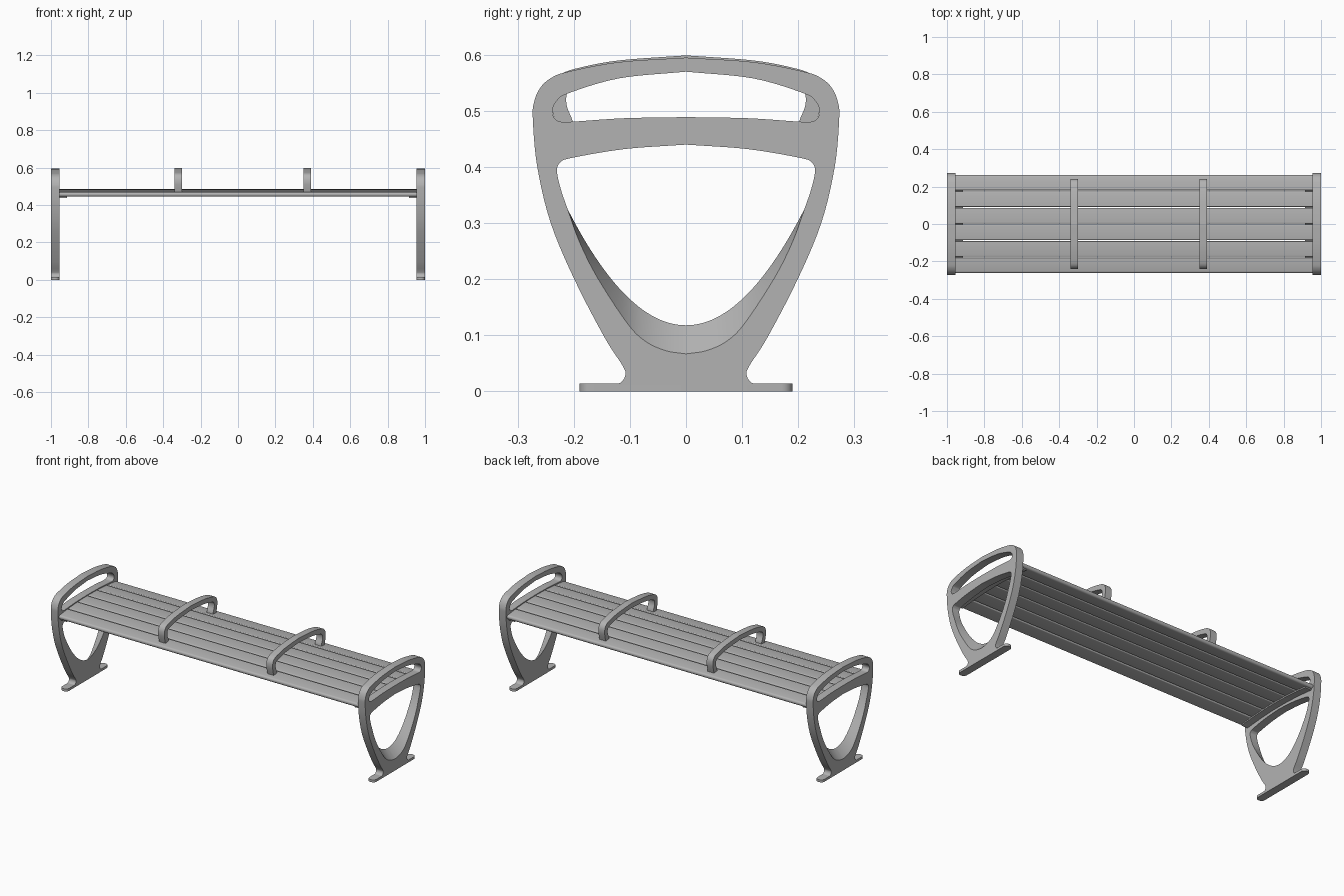
import bpy, bmesh, math
from mathutils import Vector, Matrix

old = bpy.data.objects.get("Cube")
if old:
    bpy.data.objects.remove(old, do_unlink=True)

grey = bpy.data.materials.new("grey_metal")
grey.use_nodes = True
grey.diffuse_color = (0.45, 0.45, 0.45, 1)
grey.node_tree.nodes["Principled BSDF"].inputs["Base Color"].default_value = (0.45, 0.45, 0.45, 1)


def finish(name, bm):
    bmesh.ops.recalc_face_normals(bm, faces=bm.faces)
    mesh = bpy.data.meshes.new(name)
    bm.to_mesh(mesh)
    bm.free()
    mesh.materials.append(grey)
    mesh.shade_smooth()
    mesh.set_sharp_from_angle(angle=math.radians(32))
    obj = bpy.data.objects.new(name, mesh)
    bpy.context.collection.objects.link(obj)
    return obj


def smooth(points, steps=5):
    """Catmull-Rom curve through a list of (y, z) points."""
    p = [Vector(q) for q in points]
    p = [2 * p[0] - p[1]] + p + [2 * p[-1] - p[-2]]
    out = []
    for a, b, c, d in zip(p, p[1:], p[2:], p[3:]):
        for i in range(steps):
            t = i / steps
            out.append(0.5 * (2 * b + (c - a) * t + (2 * a - 5 * b + 4 * c - d) * t * t
                              + (3 * b - a - 3 * c + d) * t ** 3))
    return out + [p[-2]]


def mirrored(half):
    """Close a half outline across y = 0."""
    other = [Vector((-q.x, q.y)) for q in reversed(half) if abs(q.x) > 1e-4]
    return half + other


def prism(name, loops, x0, x1, end_loops=None):
    """Solid between two x planes; the first loop is the rim, the others are holes."""
    bm = bmesh.new()
    caps = [[], []]
    for a, b in zip(loops, end_loops or loops):
        rings = []
        for k, (x, loop) in enumerate(((x0, a), (x1, b))):
            ring = [bm.verts.new((x, q[0], q[1])) for q in loop]
            caps[k] += [bm.edges.new((ring[i - 1], ring[i])) for i in range(len(ring))]
            rings.append(ring)
        r, s = rings
        for i in range(len(r)):
            bm.faces.new((r[i - 1], r[i], s[i], s[i - 1]))
    for edges in caps:
        bmesh.ops.triangle_fill(bm, use_beauty=True, edges=edges)
    return finish(name, bm)


# End frame outlines
rim = mirrored(smooth([(0.128, 0.012), (0.115, 0.017), (0.108, 0.03), (0.113, 0.046),
                       (0.145, 0.096), (0.199, 0.2), (0.241, 0.3), (0.265, 0.4),
                       (0.273, 0.485), (0.271, 0.515), (0.26, 0.541), (0.24, 0.559),
                       (0.21, 0.57), (0.12, 0.587), (0, 0.595)]))
hand_hole = mirrored(smooth([(0, 0.489), (0.11, 0.487), (0.2, 0.481), (0.224, 0.481),
                             (0.235, 0.488), (0.238, 0.502), (0.23, 0.518),
                             (0.211, 0.531), (0.12, 0.558), (0, 0.57)]))
hole_top = smooth([(0, 0.44), (0.11, 0.432), (0.205, 0.416), (0.224, 0.408),
                   (0.23, 0.393), (0.223, 0.36), (0.211, 0.325)])
outer_low = smooth([(0.211, 0.325), (0.19, 0.267), (0.158, 0.203), (0.105, 0.122),
                    (0.073, 0.09), (0.037, 0.073), (0, 0.067)])
n = len(outer_low) - 1
inner_low = [Vector((y, 0.118 + 4.65 * y * y)) for y in (0.211 * (1 - i / n) for i in range(n + 1))]
outer_hole = mirrored(hole_top + outer_low[1:])
inner_hole = mirrored(hole_top + inner_low[1:])
# the first point lies on the axis and the last half point too, so both stay single


def seat_mid(y):
    return 0.472 - 0.25 * y * y


def strip(width, top, bottom):
    """Curved band following the crown of the seat."""
    ys = [width * (i / 12 - 1) for i in range(25)]
    return ([(y, seat_mid(y) + top) for y in ys]
            + [(y, seat_mid(y) + bottom) for y in reversed(ys)])


# End frames, feet and seat brackets
for side, word in ((1, "left"), (-1, "right")):
    prism(word + "_end_frame", [rim, hand_hole, inner_hole], side * 0.955, side * 1.0,
          [rim, hand_hole, outer_hole])
    bm = bmesh.new()
    bmesh.ops.create_cube(bm, size=1, matrix=Matrix.Translation((side * 0.9775, 0, 0.007))
                          @ Matrix.Diagonal((0.045, 0.38, 0.014, 1)))
    upright = [e for e in bm.edges if abs(e.verts[0].co.z - e.verts[1].co.z) > 0.01]
    bmesh.ops.bevel(bm, geom=upright, offset=0.02, segments=6, profile=0.5, affect='EDGES')
    finish(word + "_foot", bm)
    prism(word + "_seat_bracket", [strip(0.25, -0.011, -0.019)], side * 0.915, side * 0.956)


def slat_outline(y, half_width, nose):
    """Rounded bar section, tilted to the crown; the nose side is fully round."""
    half_t = 0.012
    tilt = Matrix.Rotation(math.atan(-0.5 * y), 2)
    out = []
    for sy, sz, start in ((1, 1, 0), (-1, 1, 90), (-1, -1, 180), (1, -1, 270)):
        r = 0.0115 if sy == nose else 0.005
        for i in range(6):
            a = math.radians(start + 18 * i)
            q = Vector((sy * (half_width - r) + r * math.cos(a),
                        sz * (half_t - r) + r * math.sin(a)))
            out.append(tilt @ q + Vector((y, seat_mid(y))))
    return out


# Seat slats
for i in range(6):
    y = (i - 2.5) * 0.088
    nose = {0: -1, 5: 1}.get(i, 0)
    prism("seat_slat_%d" % (i + 1), [slat_outline(y + nose * 0.001, 0.0415, nose)], -0.956, 0.956)

# Divider armrests standing on the seat
arm = mirrored(smooth([(0, 0.599), (0.12, 0.59), (0.19, 0.577), (0.222, 0.566),
                       (0.237, 0.548), (0.241, 0.525), (0.238, 0.5), (0.23, 0.468)])
               + smooth([(0.2, 0.468), (0.203, 0.485), (0.212, 0.507), (0.213, 0.527),
                         (0.205, 0.541), (0.18, 0.55), (0.12, 0.563), (0, 0.573)]))
for k, x in enumerate((-0.32, 0.369)):
    prism("divider_armrest_%d" % (k + 1), [arm], x - 0.02, x + 0.02)
